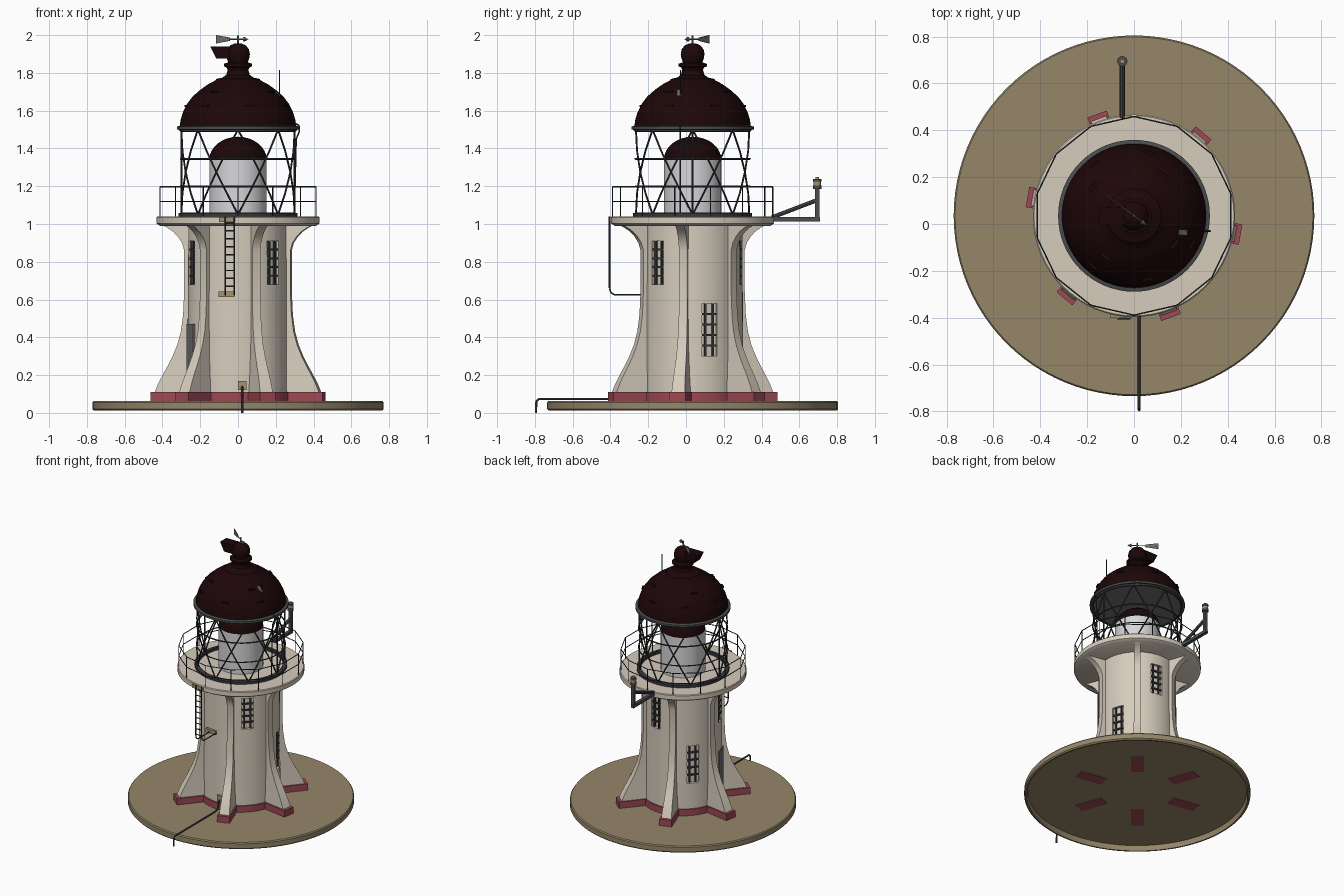
import bpy, bmesh, math
from mathutils import Vector, Matrix

if "Cube" in bpy.data.objects:
    bpy.data.objects.remove(bpy.data.objects["Cube"])

CY = 0.035  # tower axis is at x=0, y=CY
AXIS = Vector((0, CY, 0))


def mat(name, r, g, b):
    m = bpy.data.materials.new(name)
    m.diffuse_color = (r, g, b, 1)
    m.use_nodes = True
    m.node_tree.nodes["Principled BSDF"].inputs["Base Color"].default_value = m.diffuse_color
    return m


CREAM = mat("cream_plaster", .67, .605, .505)
SAND = mat("sand_ground", .30, .24, .142)
RED = mat("base_red", .34, .065, .09)
DOME = mat("dark_maroon", .012, .002, .0025)
IRON = mat("dark_iron", .038, .04, .043)
STEEL = mat("grey_steel", .07, .072, .076)
WHITE = mat("lens_white", .68, .68, .70)
GREY = mat("mid_grey", .16, .16, .165)
TAN = mat("tan_wood", .38, .29, .15)


def finish(name, bm, m, smooth=True):
    bmesh.ops.recalc_face_normals(bm, faces=bm.faces[:])
    me = bpy.data.meshes.new(name)
    bm.to_mesh(me)
    bm.free()
    me.materials.append(m)
    o = bpy.data.objects.new(name, me)
    bpy.context.collection.objects.link(o)
    if smooth:
        bpy.context.view_layer.objects.active = o
        o.select_set(True)
        bpy.ops.object.shade_smooth_by_angle(angle=math.radians(35))
        o.select_set(False)
    return o


def lathe(name, prof, m, segs=64, hollow=False):
    """Solid of revolution from (radius, z) points; hollow closes the profile into a ring."""
    bm = bmesh.new()
    rings = [[bm.verts.new(AXIS + Vector((r * math.cos(2 * math.pi * i / segs),
              r * math.sin(2 * math.pi * i / segs), z))) for i in range(segs)] for r, z in prof]
    for a, b in zip(rings, rings[1:] + (rings[:1] if hollow else [])):
        for i in range(segs):
            j = (i + 1) % segs
            bm.faces.new((a[i], a[j], b[j], b[i]))
    if not hollow:
        bm.faces.new(rings[0])
        bm.faces.new(rings[-1])
    return finish(name, bm, m)


def tube(bm, a, b, r, segs=8):
    a, b = Vector(a), Vector(b)
    d = b - a
    mx = Matrix.Translation((a + b) / 2) @ d.to_track_quat('Z', 'Y').to_matrix().to_4x4()
    bmesh.ops.create_cone(bm, cap_ends=True, segments=segs, radius1=r, radius2=r, depth=d.length, matrix=mx)


def path(bm, pts, r, closed=False):
    for a, b in zip(pts, pts[1:] + (pts[:1] if closed else [])):
        tube(bm, a, b, r)


def box(bm, center, size, rot=Matrix()):
    bmesh.ops.create_cube(bm, size=1, matrix=Matrix.Translation(center) @ rot @ Matrix.Diagonal((*size, 1)))


def polar(r, deg, z):
    t = math.radians(deg)
    return Vector((r * math.cos(t), CY + r * math.sin(t), z))


def turn(deg):
    return Matrix.Rotation(math.radians(deg), 4, 'Z')


def circle(r, z, n, off=0):
    return [polar(r, off + 360 * i / n, z) for i in range(n)]


# Ground disc, hollow underneath
lathe("ground_disc", [(.745, .05), (.752, .012), (.762, .012), (.77, .02), (.77, .055), (.764, .063)], SAND, 96)

# Tower, red plinth and gallery slab
body = lathe("tower_body", [(.27, .06), (.266, .5), (.264, 1.0)], CREAM)
lathe("plinth_ring", [(.28, .055), (.28, .11)], RED)
lathe("gallery_slab", [(.412, .99), (.432, 1.003), (.432, 1.035), (.427, 1.04)], CREAM)

# Six flared buttresses with red feet: (z, outer radius, half width)
SECT = [(.10, .445, .036), (.15, .425, .034), (.2, .40, .031), (.25, .372, .029), (.3, .347, .027),
        (.36, .322, .025), (.43, .303, .024), (.52, .291, .023), (.65, .285, .023), (.86, .285, .023),
        (.90, .297, .023), (.935, .32, .023), (.96, .345, .023), (.98, .375, .023), (1.0, .418, .023)]
butt, feet = bmesh.new(), bmesh.new()
for k in range(6):
    ang = -10 + 60 * k
    rings = []
    for z, R, w in SECT:
        rings.append([butt.verts.new(AXIS + turn(ang) @ Vector(p))
                      for p in ((.245, -w, z), (R, -w, z), (R, w, z), (.245, w, z))])
    for a, b in zip(rings, rings[1:]):
        for i in range(4):
            j = (i + 1) % 4
            butt.faces.new((a[i], a[j], b[j], b[i]))
    butt.faces.new(rings[0])
    butt.faces.new(rings[-1])
    box(feet, polar(.362, ang, .0785), (.20, .088, .065), turn(ang))
finish("buttresses", butt, CREAM)
finish("buttress_feet", feet, RED, False)

# Recessed windows with dark glazing bars
cut, bars = bmesh.new(), bmesh.new()
for ang, z0, z1 in [(315, .68, .91), (80, .68, .91), (200, .68, .91), (20, .30, .58), (140, .30, .58)]:
    h, zc, w = z1 - z0, (z0 + z1) / 2, .084
    box(cut, polar(.28, ang, zc), (.07, w, h), turn(ang))
    t = Vector((-math.sin(math.radians(ang)), math.cos(math.radians(ang)), 0))
    for s in (-.25, .25):
        box(bars, polar(.252, ang, zc) + t * s * w, (.012, .01, h), turn(ang))
    for i in range(1, 5):
        box(bars, polar(.252, ang, z0 + h * i / 5), (.012, w, .01), turn(ang))
cutter = finish("window_cutter", cut, CREAM, False)
cutter.hide_render = True
cutter.hide_viewport = True
mod = body.modifiers.new("window_recesses", 'BOOLEAN')
mod.operation, mod.solver, mod.object = 'DIFFERENCE', 'EXACT', cutter
finish("window_bars", bars, IRON, False)

# Door
bm = bmesh.new()
box(bm, polar(.266, 200, .29), (.012, .10, .36), turn(200))
finish("door", bm, GREY, False)

# Gallery railing
bm = bmesh.new()
N = 14
for z in (1.197, 1.12):
    path(bm, circle(.424, z, N, 90), .003, True)
for p in circle(.424, 1.03, N, 90):
    tube(bm, p, p + Vector((0, 0, .167)), .003)
finish("gallery_railing", bm, IRON)

# Lantern lattice: rings, posts and crossing diagonals that follow the cylinder
bm = bmesh.new()
for z, r in ((1.2, .004), (1.345, .005), (1.495, .007)):
    path(bm, circle(.303, z, 48), r, True)
for k in range(8):
    a0 = 45 * k
    for s in (-1, 1):
        path(bm, [polar(.30, a0 + 22.5 + s * (45 * i / 4 - 22.5), 1.05 + .45 * i / 4) for i in range(5)], .005)
for a0 in (0, 180):
    tube(bm, polar(.30, a0, 1.04), polar(.30, a0, 1.5), .005)
finish("lantern_lattice", bm, IRON)
lathe("lantern_sill", [(.315, 1.035), (.315, 1.058), (.288, 1.062), (.288, 1.035)], IRON, hollow=True)

# Lens drum and its small cap
lathe("lens_drum", [(.152, 1.03), (.152, 1.34)], WHITE, 48)
lathe("lens_cap", [(.152 * math.cos(t * math.pi / 16), 1.34 + .122 * math.sin(t * math.pi / 16))
                   for t in range(8)] + [(.002, 1.462)], DOME, 48)

# Main dome, eaves ring, ceiling and finial ball
lathe("dome_eaves", [(.30, 1.497), (.324, 1.50), (.324, 1.515), (.305, 1.522)], STEEL)
lathe("lantern_ceiling", [(.312, 1.494), (.312, 1.502)], GREY)
lathe("dome_roof", [(.308, 1.518), (.304, 1.55), (.292, 1.59), (.27, 1.635), (.24, 1.675), (.20, 1.71),
                    (.155, 1.742), (.12, 1.76), (.115, 1.768), (.082, 1.775), (.062, 1.79), (.055, 1.815),
                    (.06, 1.828), (.075, 1.835), (.075, 1.848), (.052, 1.856), (.06, 1.88), (.063, 1.90),
                    (.058, 1.925), (.042, 1.945), (.02, 1.955), (.004, 1.957)], DOME)

# Vent cowl facing -x and small roof vents
bm = bmesh.new()
box(bm, (-.085, CY, 1.908), (.10, .075, .065))
for v in bm.verts:
    if v.co.x < -.1:
        v.co.x += -.012 if v.co.z > 1.9 else .02
for r, z, n, off in ((.274, 1.625, 7, 25), (.212, 1.7, 4, 55)):
    for k in range(n):
        a = k * 360 / n + off
        box(bm, polar(r, a, z), (.02, .045, .01), turn(a))
finish("cowl_and_vents", bm, DOME, False)

# Weather vane
bm = bmesh.new()
c = Vector((0, CY, 1.978))
d = Vector((.8, -.6, 0))
rot = turn(math.degrees(math.atan2(-.6, .8)))
tube(bm, (0, CY, 1.95), (0, CY, 1.998), .005)
tube(bm, c - d * .14, c + d * .05, .003)
box(bm, c - d * .10, (.09, .004, .044), rot)
for v in bm.verts:  # taper the tail into a fin
    if -.07 < (v.co - c).dot(d) < -.04:
        v.co.z = c.z + (v.co.z - c.z) * .4
bmesh.ops.create_cone(bm, cap_ends=True, segments=8, radius1=.013, radius2=0, depth=.03,
                      matrix=Matrix.Translation(c + d * .055) @ d.to_track_quat('Z', 'Y').to_matrix().to_4x4())
finish("weather_vane", bm, GREY, False)

# Aerial on the dome with its mount and conductor down the lantern
bm = bmesh.new()
tube(bm, (.22, -.03, 1.66), (.22, -.03, 1.815), .003)
path(bm, [(.30, -.03, 1.535), (.325, -.03, 1.52), (.325, -.03, 1.49), (.308, -.03, 1.45), (.298, -.03, 1.04)], .004)
finish("aerial_rod", bm, IRON)
bm = bmesh.new()
box(bm, (.205, -.033, 1.69), (.045, .03, .012), Matrix.Rotation(math.radians(40), 4, 'Y'))
finish("aerial_mount", bm, GREY, False)

# Ladder on the front, curving into the wall at its foot
bm = bmesh.new()
for x in (-.067, -.019):
    path(bm, [(x, -.405, 1.04), (x, -.405, .66), (x, -.398, .637), (x, -.38, .626), (x, -.22, .624)], .004)
for i in range(9):
    z = .67 + .042 * i
    tube(bm, (-.067, -.405, z), (-.019, -.405, z), .0035)
finish("ladder", bm, IRON)
bm = bmesh.new()
box(bm, (-.06, -.232, .628), (.085, .02, .028))
box(bm, (-.055, -.392, 1.022), (.09, .02, .025))
finish("ladder_mounts", bm, TAN, False)

# Bracket arm with lamp at the back
bm = bmesh.new()
box(bm, (-.05, .58, 1.025), (.024, .26, .022))
box(bm, (-.05, .695, 1.105), (.022, .022, .17))
tube(bm, (-.05, .455, 1.035), (-.05, .69, 1.125), .011)
tube(bm, (-.05, .695, 1.185), (-.05, .695, 1.205), .022, 16)
tube(bm, (-.05, .695, 1.225), (-.05, .695, 1.238), .022, 16)
finish("lamp_bracket", bm, STEEL)
bm = bmesh.new()
tube(bm, (-.05, .695, 1.2), (-.05, .695, 1.23), .019, 16)
tube(bm, (-.05, .695, 1.23), (-.05, .695, 1.248), .01, 12)
finish("bracket_lamp", bm, TAN)

# Pipe running from the tower foot across the ground
bm = bmesh.new()
path(bm, [(.022, -.24, .14), (.022, -.262, .13), (.022, -.27, .085), (.022, -.31, .073), (.022, -.78, .073),
          (.022, -.793, .06), (.022, -.794, 0)], .006)
finish("ground_pipe", bm, STEEL)
bm = bmesh.new()
box(bm, (.022, -.238, .145), (.045, .022, .05))
finish("pipe_box", bm, TAN, False)
